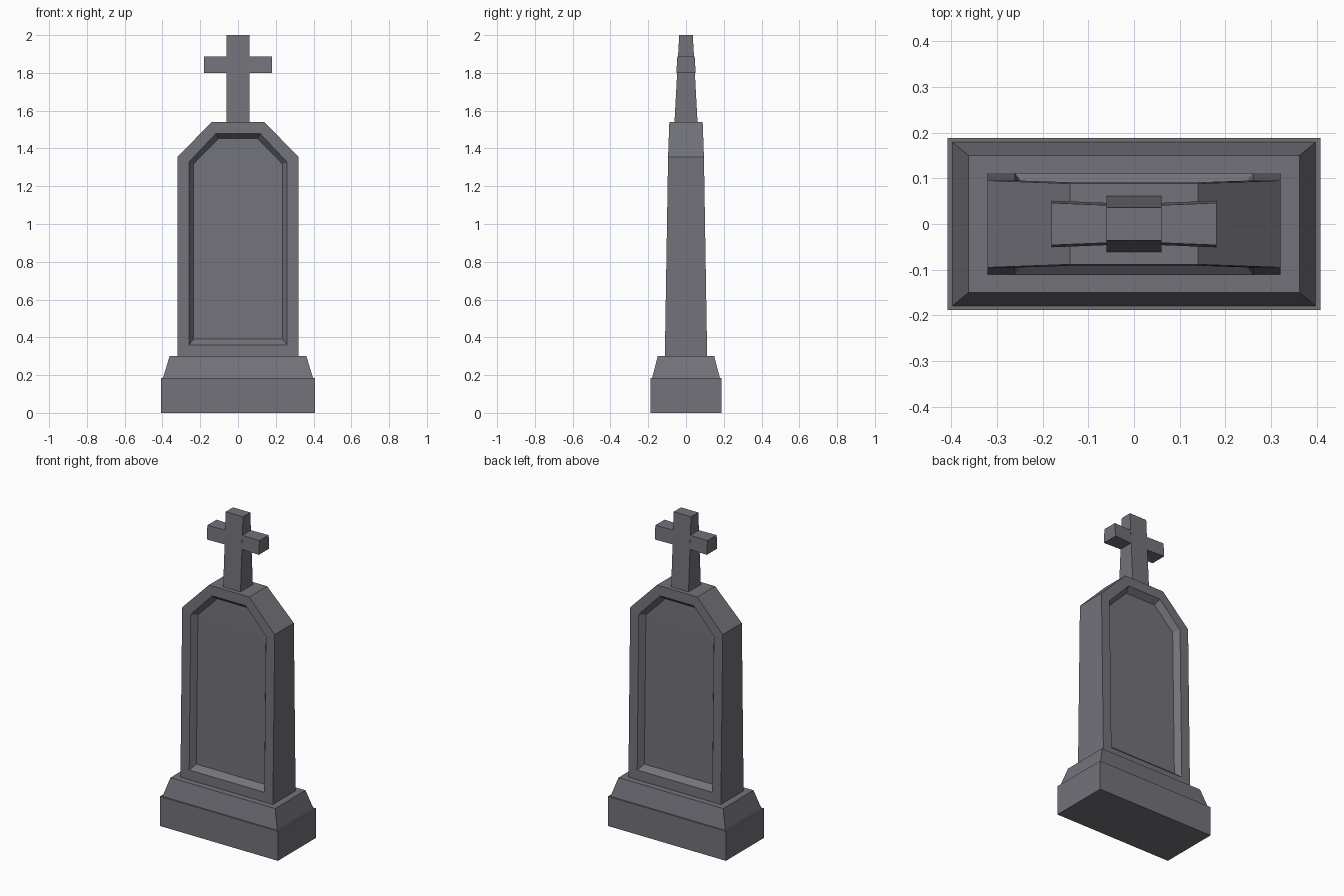
import bpy
import bmesh

cube = bpy.data.objects.get("Cube")
if cube:
    bpy.data.objects.remove(cube, do_unlink=True)

stone = bpy.data.materials.new("grey stone")
stone.use_nodes = True
colour = (0.17, 0.17, 0.195, 1)
stone.diffuse_color = colour
stone.node_tree.nodes["Principled BSDF"].inputs["Base Color"].default_value = colour


def finish(name, bm):
    bmesh.ops.recalc_face_normals(bm, faces=bm.faces)
    mesh = bpy.data.meshes.new(name)
    bm.to_mesh(mesh)
    bm.free()
    mesh.materials.append(stone)
    bpy.context.collection.objects.link(bpy.data.objects.new(name, mesh))


def bridge(bm, a, b):
    n = len(a)
    for i in range(n):
        j = (i + 1) % n
        bm.faces.new((a[i], a[j], b[j], b[i]))


def loft(name, rings):
    """Skin a list of point rings and cap both ends."""
    bm = bmesh.new()
    loops = [[bm.verts.new(p) for p in ring] for ring in rings]
    for a, b in zip(loops, loops[1:]):
        bridge(bm, a, b)
    bm.faces.new(loops[0])
    bm.faces.new(loops[-1])
    finish(name, bm)


def level(x, y, z):
    return [(-x, -y, z), (x, -y, z), (x, y, z), (-x, y, z)]


# Stepped base
loft("plinth", [level(0.408, 0.188, 0), level(0.408, 0.188, 0.185)])
loft("sloped_base", [level(0.397, 0.179, 0.185), level(0.362, 0.15, 0.30)])


# Tapered slab with a recessed panel on both faces
def half_depth(z):
    if z < 1.355:
        return 0.112 - (z - 0.3) * 0.0162
    return 0.095 - (z - 1.355) * 0.036


def arch(half_width, bottom, shoulder, half_top, top):
    right = [(half_width, bottom), (half_width, shoulder), (half_top, top)]
    return right + [(-x, z) for x, z in reversed(right)]


outlines = [
    (arch(0.32, 0.30, 1.355, 0.14, 1.54), 0),
    (arch(0.26, 0.36, 1.328, 0.116, 1.48), 0),
    (arch(0.235, 0.39, 1.318, 0.104, 1.452), 0.035),
]
bm = bmesh.new()
rims = []
for side in (-1, 1):
    loops = [[bm.verts.new((x, side * (half_depth(z) - sink), z)) for x, z in outline]
             for outline, sink in outlines]
    for a, b in zip(loops, loops[1:]):
        bridge(bm, a, b)
    # Panel floor, split at the shoulders
    f = loops[-1]
    bm.faces.new((f[0], f[1], f[4], f[5]))
    bm.faces.new((f[1], f[2], f[3], f[4]))
    rims.append(loops[0])
bridge(bm, rims[0], rims[1])
finish("headstone_slab", bm)

# Cross: tapered post and slightly flared arms
loft("cross_post", [level(0.06, 0.061, 1.54), level(0.06, 0.036, 2.0)])


def arm_ring(x, low, high):
    return [(x, -low, 1.80), (x, low, 1.80), (x, high, 1.887), (x, -high, 1.887)]


for name, s in (("cross_arm_left", 1), ("cross_arm_right", -1)):
    loft(name, [arm_ring(s * 0.055, 0.046, 0.041), arm_ring(s * 0.18, 0.051, 0.046)])
